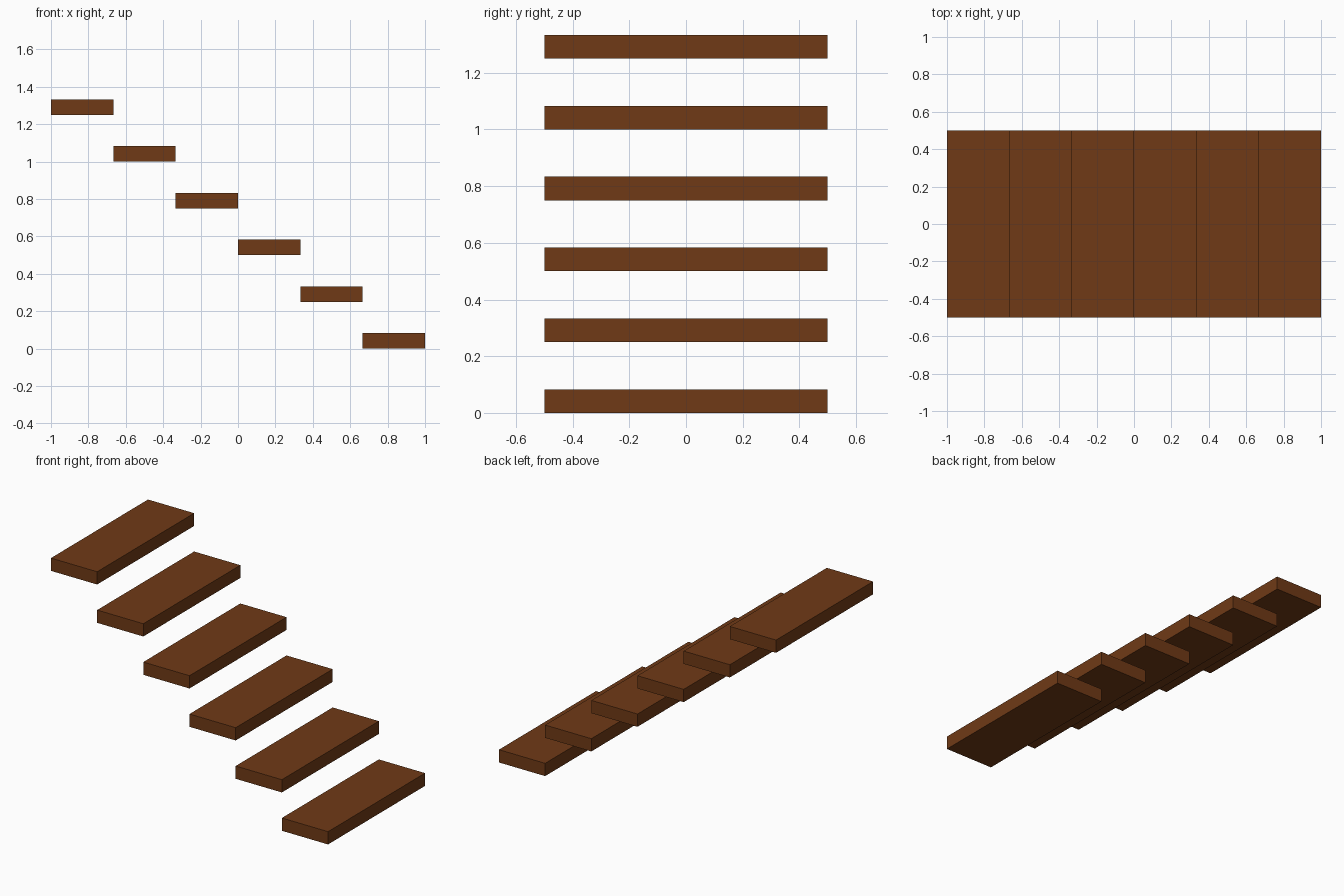
import bpy

if "Cube" in bpy.data.objects:
    bpy.data.objects.remove(bpy.data.objects["Cube"])

STEPS = 6
DEPTH = 2 / STEPS      # tread run along x
WIDTH = 1.0            # tread width along y
THICK = DEPTH / 4      # tread thickness
RISE = 0.25            # height between treads

wood = bpy.data.materials.new("brown_wood")
wood.diffuse_color = (0.16, 0.042, 0.008, 1)
wood.use_nodes = True
wood.node_tree.nodes["Principled BSDF"].inputs["Base Color"].default_value = wood.diffuse_color

# Floating treads, climbing from right to left
for i in range(STEPS):
    x = 1 - DEPTH * (i + 0.5)
    z = RISE * i + THICK / 2
    bpy.ops.mesh.primitive_cube_add(size=1, location=(x, 0, z))
    tread = bpy.context.object
    tread.name = f"stair_tread_{i + 1}"
    tread.scale = (DEPTH, WIDTH, THICK)
    bpy.ops.object.transform_apply(location=False, rotation=False, scale=True)
    tread.data.materials.append(wood)
